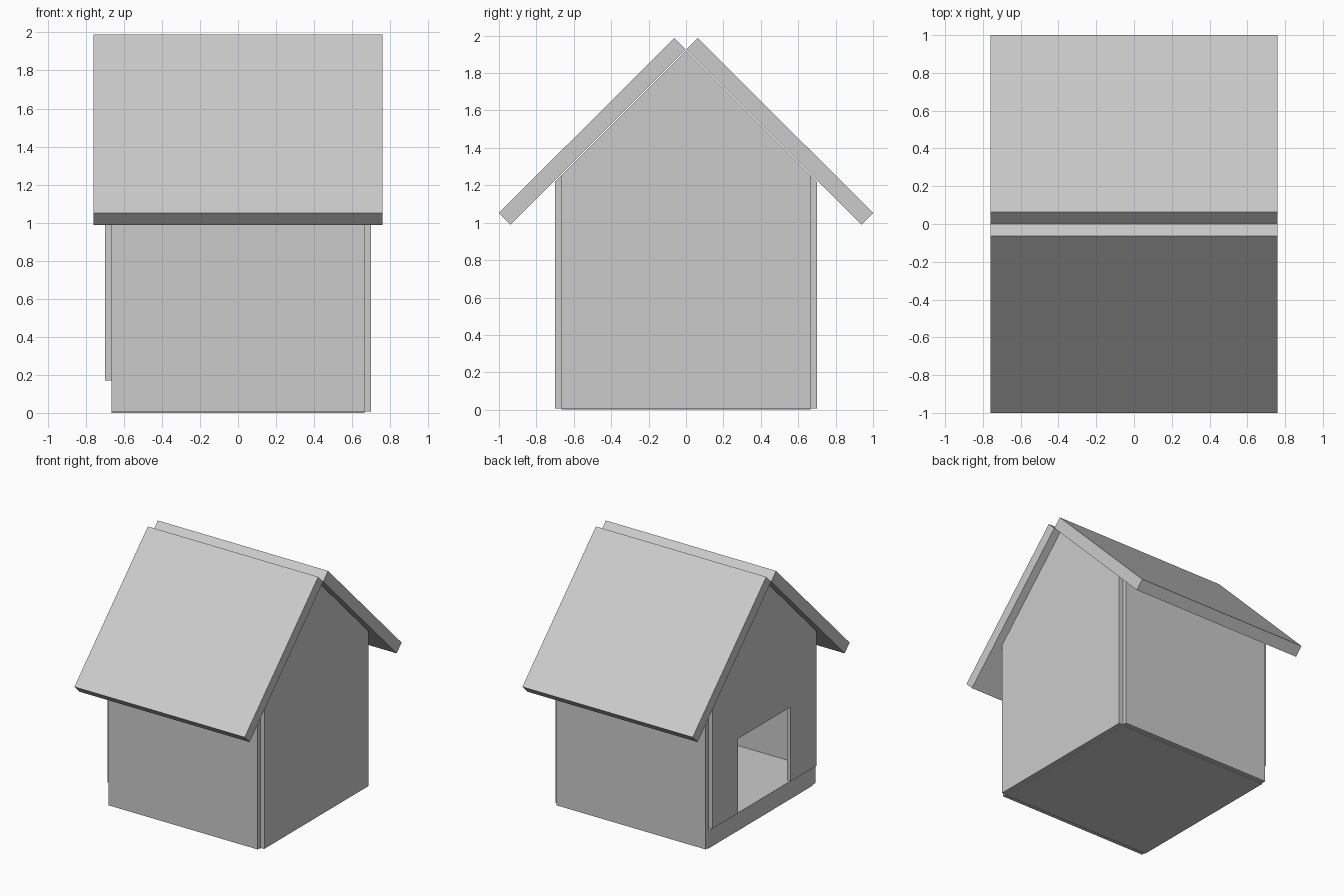
import bpy
import bmesh
from mathutils import Vector

cube = bpy.data.objects.get("Cube")
if cube:
    bpy.data.objects.remove(cube, do_unlink=True)

grey = bpy.data.materials.new("plain_grey")
grey.use_nodes = True
colour = (0.6, 0.6, 0.6, 1)
grey.diffuse_color = colour
grey.node_tree.nodes["Principled BSDF"].inputs["Base Color"].default_value = colour

OUTER, INNER = 0.70, 0.665      # outside and inside of the wall boards
BASE, PEAK = 0.007, 1.92        # wall bottoms and gable peak
FLOOR_TOP, DOOR_SILL, DOOR_TOP, DOOR_HALF = 0.145, 0.17, 0.77, 0.335


def prism(name, profile, x0, x1):
    """Extrude a (y, z) profile along x from x0 to x1."""
    bm = bmesh.new()
    face = bm.faces.new([bm.verts.new((x0, y, z)) for y, z in profile])
    result = bmesh.ops.extrude_face_region(bm, geom=[face])
    moved = [v for v in result["geom"] if isinstance(v, bmesh.types.BMVert)]
    bmesh.ops.translate(bm, verts=moved, vec=Vector((x1 - x0, 0, 0)))
    bmesh.ops.recalc_face_normals(bm, faces=bm.faces)
    mesh = bpy.data.meshes.new(name)
    bm.to_mesh(mesh)
    bm.free()
    mesh.materials.append(grey)
    obj = bpy.data.objects.new(name, mesh)
    bpy.context.collection.objects.link(obj)
    return obj


# Thick floor slab
prism("floor", [(-INNER, 0), (INNER, 0), (INNER, FLOOR_TOP), (-INNER, FLOOR_TOP)],
      -INNER, INNER)

# Front and back: eave walls with sloped tops, and overhanging roof panels
for side, label in ((-1, "front"), (1, "back")):
    wall = [(OUTER, BASE), (OUTER, PEAK - OUTER), (INNER, PEAK - INNER), (INNER, BASE)]
    prism(label + "_wall", [(side * y, z) for y, z in wall], -INNER, INNER)
    roof = [(0.001, 1.925), (0.063, 1.988), (1.0, 1.052), (0.937, 0.989)]
    prism(label + "_roof_panel", [(side * y, z) for y, z in roof], -0.76, 0.76)

# Closed gable wall
eave = PEAK - INNER
prism("left_gable_wall", [(-INNER, BASE), (INNER, BASE), (INNER, eave),
                          (0, PEAK), (-INNER, eave)], INNER, OUTER)

# Gable wall with a doorway open at the bottom
half = [(DOOR_HALF, DOOR_TOP), (DOOR_HALF, DOOR_SILL), (INNER, DOOR_SILL), (INNER, eave)]
prism("right_gable_wall", half + [(0, PEAK)] + [(-y, z) for y, z in reversed(half)],
      -OUTER, -INNER)
